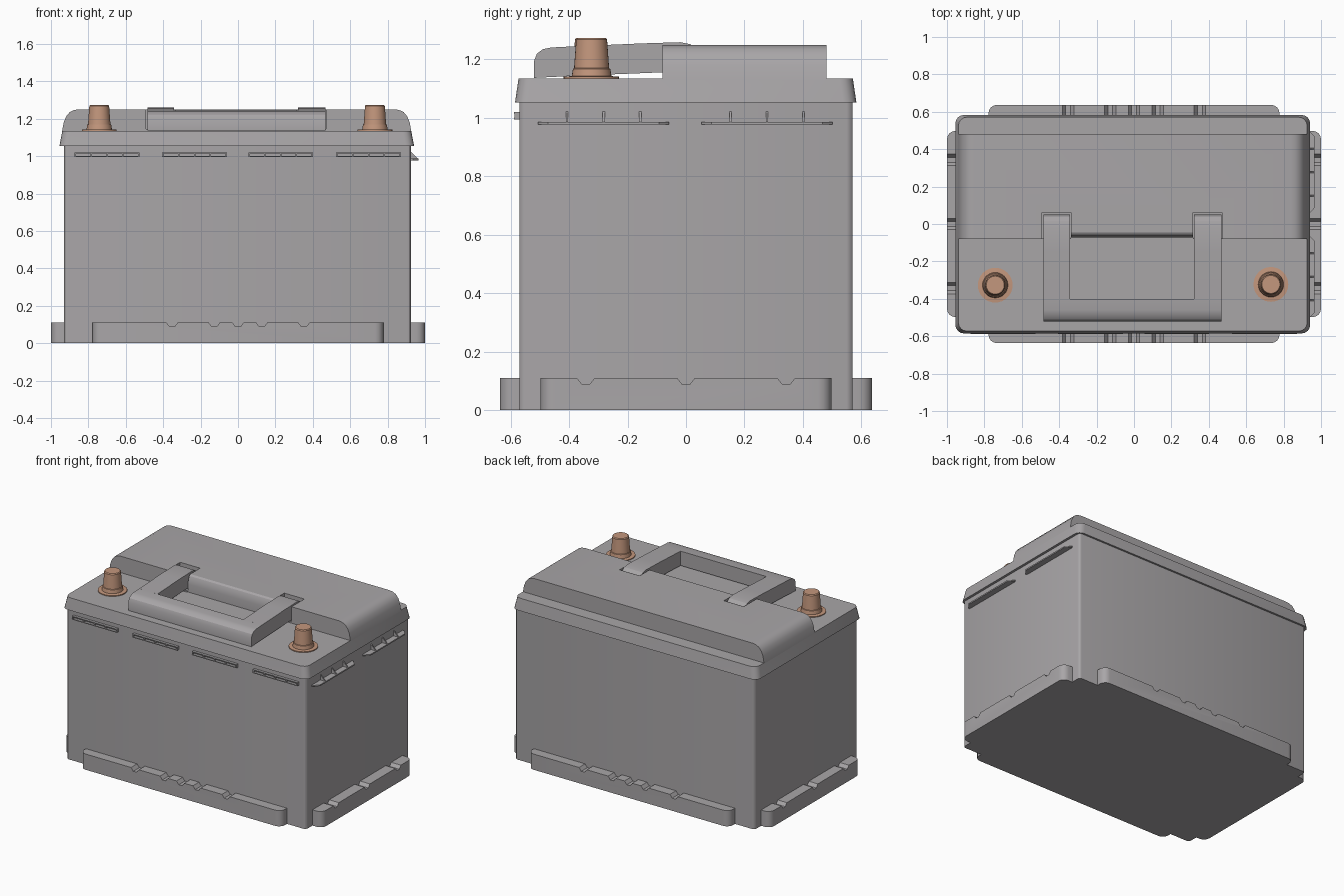
import bpy, bmesh, math

if "Cube" in bpy.data.objects:
    bpy.data.objects.remove(bpy.data.objects["Cube"])


def material(name, rgb):
    m = bpy.data.materials.new(name)
    m.diffuse_color = (*rgb, 1)
    m.use_nodes = True
    m.node_tree.nodes["Principled BSDF"].inputs["Base Color"].default_value = m.diffuse_color
    return m


GREY = material("case grey", (0.395, 0.38, 0.39))
COPPER = material("terminal copper", (0.55, 0.31, 0.205))


def finish(name, bm, mat=GREY):
    bmesh.ops.recalc_face_normals(bm, faces=bm.faces)
    me = bpy.data.meshes.new(name)
    bm.to_mesh(me)
    bm.free()
    me.materials.append(mat)
    ob = bpy.data.objects.new(name, me)
    bpy.context.collection.objects.link(ob)
    return ob


def prism(bm, pts, axis, a, b):
    """Extrude a 2D outline from a to b along an axis."""
    place = {"x": lambda p, t: (t, p[0], p[1]),
             "y": lambda p, t: (p[0], t, p[1]),
             "z": lambda p, t: (p[0], p[1], t)}[axis]
    lo = [bm.verts.new(place(p, a)) for p in pts]
    hi = [bm.verts.new(place(p, b)) for p in pts]
    bm.faces.new(lo)
    bm.faces.new(hi)
    for i in range(len(pts)):
        j = (i + 1) % len(pts)
        bm.faces.new((lo[i], lo[j], hi[j], hi[i]))
    return lo, hi


def box(bm, x0, x1, y0, y1, z0, z1):
    return prism(bm, [(x0, y0), (x1, y0), (x1, y1), (x0, y1)], "z", z0, z1)


def bevel_where(bm, test, width, segments):
    edges = [e for e in bm.edges if test(*[v.co for v in e.verts])]
    bmesh.ops.bevel(bm, geom=edges, offset=width, segments=segments,
                    profile=0.5, affect="EDGES")


def upright(a, b):
    return abs(a.x - b.x) < 0.03 and abs(a.y - b.y) < 0.03


# Main case
bm = bmesh.new()
box(bm, -0.93, 0.925, -0.57, 0.57, 0, 1.07)
bevel_where(bm, upright, 0.02, 3)
finish("case_body", bm)

# Tapered lid
bm = bmesh.new()
lo, hi = box(bm, -0.955, 0.942, -0.585, 0.583, 1.053, 1.135)
for v in hi:
    v.co.x -= math.copysign(0.016, v.co.x)
    v.co.y -= math.copysign(0.012, v.co.y)
bevel_where(bm, upright, 0.045, 4)
finish("lid", bm)

# Raised rear part of the lid, with pockets for the handle
half = [(0.934, 1.13), (0.925, 1.18), (0.912, 1.212), (0.893, 1.235), (0.87, 1.246), (0.845, 1.25)]
outline = [(x - 0.007, z) for x, z in half] + [(-x - 0.007, z) for x, z in reversed(half)]
bm = bmesh.new()
prism(bm, outline, "y", -0.08, 0.48)
raised = finish("raised_lid", bm)


def cut(target, bm):
    cutter = finish("cutter", bm)
    cutter.hide_render = True
    mod = target.modifiers.new("cut", "BOOLEAN")
    mod.operation, mod.solver, mod.object = "DIFFERENCE", "EXACT", cutter
    bpy.context.view_layer.objects.active = target
    bpy.ops.object.modifier_apply(modifier=mod.name)
    bpy.data.objects.remove(cutter)


for x0, x1 in ((-0.491, -0.337), (0.315, 0.471)):
    bm = bmesh.new()
    box(bm, x0, x1, -0.2, 0.062, 1.145, 1.3)
    cut(raised, bm)
bm = bmesh.new()
prism(bm, [(-0.2, 1.1), (-0.074, 1.1), (-0.072, 1.19), (-0.067, 1.222), (-0.058, 1.242),
           (-0.042, 1.252), (-0.042, 1.3), (-0.2, 1.3)], "x", -0.338, 0.316)
cut(raised, bm)

# Carrying handle: front grip and two arms
bm = bmesh.new()
prism(bm, [(-0.52, 1.137), (-0.52, 1.195), (-0.51, 1.22), (-0.49, 1.235), (-0.46, 1.241),
           (-0.4, 1.244), (-0.4, 1.143)], "x", -0.485, 0.467)
finish("handle_grip", bm)
bm = bmesh.new()
for x0, x1 in ((-0.485, -0.343), (0.322, 0.467)):
    prism(bm, [(-0.401, 1.143), (-0.401, 1.244), (-0.15, 1.255), (-0.02, 1.259), (0.015, 1.252),
               (0.04, 1.23), (0.05, 1.2), (0.05, 1.158), (-0.08, 1.156)], "x", x0, x1)
finish("handle_arms", bm)


# Terminals
def terminal(name, x, y):
    profile = [(0.093, 1.13), (0.093, 1.141), (0.068, 1.143), (0.064, 1.168),
               (0.06, 1.17), (0.053, 1.268), (0.048, 1.274)]
    n = 32
    bm = bmesh.new()
    rings = [[bm.verts.new((x + r * math.cos(2 * math.pi * i / n),
                            y + r * math.sin(2 * math.pi * i / n), z)) for i in range(n)]
             for r, z in profile]
    for a, b in zip(rings, rings[1:]):
        for i in range(n):
            j = (i + 1) % n
            bm.faces.new((a[i], a[j], b[j], b[i]))
    bm.faces.new(rings[0])
    bm.faces.new(rings[-1])
    finish(name, bm, COPPER)


terminal("left_terminal", -0.742, -0.327)
terminal("right_terminal", 0.732, -0.323)


# Notched hold-down ledges round the foot
def ledge(name, axis, half_len, notches, inner, outer):
    top = []
    for c in notches:
        top += [(c - 0.03, 0.11), (c - 0.013, 0.088), (c + 0.013, 0.088), (c + 0.03, 0.11)]
    pts = [(-half_len, 0), (-half_len, 0.11)] + top + [(half_len, 0.11), (half_len, 0)]
    bm = bmesh.new()
    prism(bm, pts, axis, inner, outer)
    k = 1 if axis == "y" else 0
    bevel_where(bm, lambda a, b: upright(a, b) and abs(a[k] - outer) < 1e-4
                and abs(abs(a[1 - k]) - half_len) < 1e-4 and abs(a.z - b.z) > 0.1, 0.045, 4)
    finish(name, bm)


for s, front, side in ((-1, "front", "left"), (1, "back", "right")):
    ledge(front + "_ledge", "y", 0.778, (-0.352, -0.127, 0, 0.127, 0.352), s * 0.56, s * 0.637)
    ledge(side + "_ledge", "x", 0.498, (-0.343, 0, 0.343), s * 0.915, s * 1.0)

# Front ribs: small open frames with dividers
bm = bmesh.new()
for c in (-0.7, -0.232, 0.228, 0.698):
    for z in (0.995, 1.014):
        box(bm, c - 0.173, c + 0.173, -0.588, -0.565, z, z + 0.006)
    for i in range(-2, 3):
        x = c + i * 0.0845
        box(bm, x - 0.004, x + 0.004, -0.587, -0.565, 0.999, 1.016)
finish("front_ribs", bm)

# Right side shelves with triangular gussets
bm = bmesh.new()
for c in (-0.282, 0.277):
    prism(bm, [(0.92, c - 0.224), (0.935, c - 0.224), (0.966, c - 0.19),
               (0.966, c + 0.19), (0.935, c + 0.224), (0.92, c + 0.224)], "z", 0.977, 0.986)
    for d in (-0.125, 0, 0.125):
        prism(bm, [(0.92, 0.984), (0.964, 0.984), (0.925, 1.022), (0.92, 1.022)],
              "y", c + d - 0.004, c + d + 0.004)
finish("side_shelves", bm)

# Smooth shading on the rounded parts, sharp edges kept
bpy.ops.object.select_all(action="DESELECT")
for ob in bpy.context.scene.objects:
    ob.select_set(True)
    bpy.context.view_layer.objects.active = ob
bpy.ops.object.shade_smooth_by_angle(angle=math.radians(30))
